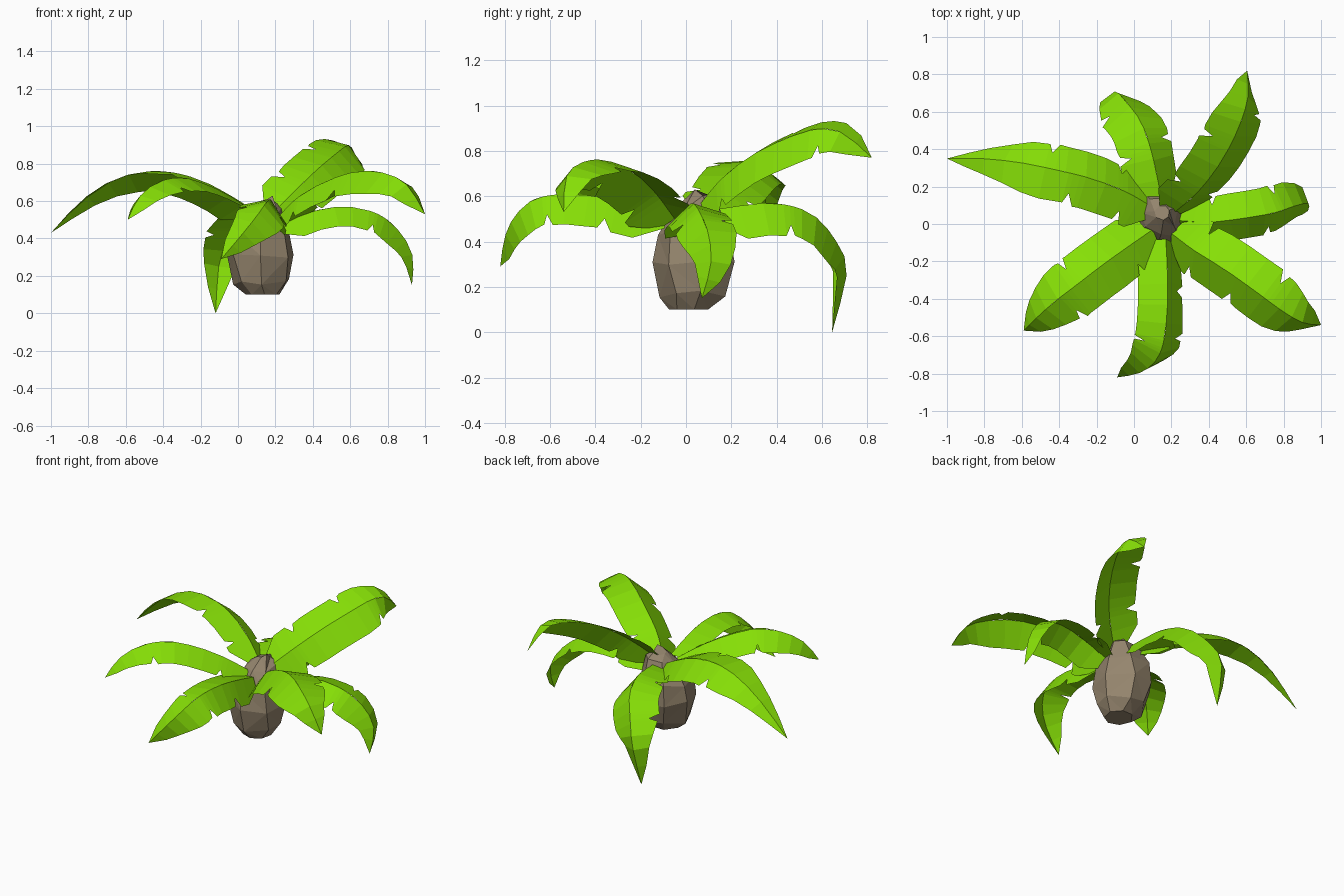
import bpy, bmesh, math, random
from mathutils import Vector

cube = bpy.data.objects.get("Cube")
if cube:
    bpy.data.objects.remove(cube)
random.seed(4)


def material(name, rgb):
    m = bpy.data.materials.new(name)
    m.use_nodes = True
    m.diffuse_color = (*rgb, 1)
    m.node_tree.nodes["Principled BSDF"].inputs["Base Color"].default_value = (*rgb, 1)
    return m


green = material("leaf_green", (0.24, 0.74, 0.002))
brown = material("trunk_brown", (0.3, 0.235, 0.155))


def finish(name, bm, mat):
    mesh = bpy.data.meshes.new(name)
    bm.to_mesh(mesh)
    bm.free()
    mesh.materials.append(mat)
    obj = bpy.data.objects.new(name, mesh)
    bpy.context.collection.objects.link(obj)


def spline(points, t):
    """Point on a smooth curve through the given points, t from 0 to 1."""
    p = [points[0] * 2 - points[1], *points, points[-1] * 2 - points[-2]]
    i = min(int(t * (len(points) - 1)), len(points) - 2)
    u = t * (len(points) - 1) - i
    a, b, c, d = p[i:i + 4]
    return 0.5 * (2 * b + (c - a) * u + (2 * a - 5 * b + 4 * c - d) * u ** 2
                  + (3 * b - a - 3 * c + d) * u ** 3)


def half_width(t, taper):
    """Blade outline: quick widening, long full part, tapered tip."""
    if t < 0.09:
        return 0.45 + 0.55 * t / 0.09
    return 1 if t < 0.6 else ((1 - t) / 0.4) ** taper


def leaf(name, path, width, fold, roll, tears, taper=0.6):
    """Sheet folded along a midrib, with torn notches on each side."""
    points = [Vector(p) for p in path]
    chord = points[-1] - points[0]
    side_ref = chord.cross(Vector((0, 0, 1))).normalized()
    bm = bmesh.new()
    for s in (1, -1):
        # Edge stations: regular steps, with a notch replacing some of them
        stations = [(k / 11, 1) for k in range(12)]
        for tear in tears[s]:
            stations = [q for q in stations if abs(q[0] - tear) > 0.045]
            stations += [(tear - 0.03, 1.02), (tear, 0.64), (tear + 0.02, 0.96)]
        ribs, edges = [], []
        for t, w in sorted(stations):
            mid = spline(points, t)
            tan = (spline(points, min(t + 0.02, 1)) - spline(points, max(t - 0.02, 0))).normalized()
            side = (side_ref - tan * side_ref.dot(tan)).normalized()
            up = side.cross(tan)
            drop = math.radians(fold + s * roll)
            reach = width * w * half_width(t, taper)
            ribs.append(bm.verts.new(mid))
            out = side * s * math.cos(drop) - up * math.sin(drop)
            edges.append(bm.verts.new(mid + out * reach))
        for i in range(len(ribs) - 1):
            quad = [ribs[i], edges[i], edges[i + 1], ribs[i + 1]]
            bm.faces.new(quad if s > 0 else quad[::-1])
    bmesh.ops.remove_doubles(bm, verts=bm.verts, dist=0.0005)
    finish(name, bm, green)


# Leaves: midrib path, half width, fold angle, roll, tears on right (1) and left (-1)
leaf("leaf_left",
     [(0.1, 0.09, 0.54), (-0.04, 0.17, 0.63), (-0.22, 0.24, 0.72), (-0.42, 0.29, 0.76),
      (-0.62, 0.33, 0.73), (-0.82, 0.35, 0.61), (-1, 0.35, 0.43)],
     0.17, 21, 17, {1: [0.19, 0.53], -1: [0.16, 0.42]}, 0.9)
leaf("leaf_back",
     [(0.15, 0.12, 0.54), (0.1, 0.36, 0.57), (0.04, 0.54, 0.53), (-0.04, 0.65, 0.42),
      (-0.1, 0.71, 0.27), (-0.12, 0.645, 0)],
     0.18, 31, 21, {1: [0.3], -1: [0.22, 0.6]}, 0.75)
leaf("leaf_back_right",
     [(0.2, 0.05, 0.55), (0.32, 0.15, 0.67), (0.43, 0.28, 0.775), (0.52, 0.43, 0.85),
      (0.58, 0.57, 0.895), (0.61, 0.69, 0.88), (0.605, 0.82, 0.77)],
     0.175, 20, 34, {1: [0.17, 0.7], -1: [0.2, 0.5]})
leaf("leaf_right",
     [(0.22, 0.02, 0.47), (0.4, 0.01, 0.545), (0.58, 0.03, 0.57), (0.75, 0.06, 0.53),
      (0.87, 0.1, 0.43), (0.935, 0.11, 0.3), (0.93, 0.07, 0.15)],
     0.15, 31, 13, {1: [0.48], -1: [0.18, 0.55]})
leaf("leaf_front_right",
     [(0.2, -0.05, 0.5), (0.32, -0.14, 0.62), (0.48, -0.24, 0.71), (0.65, -0.36, 0.76),
      (0.8, -0.47, 0.745), (0.91, -0.53, 0.68), (1, -0.54, 0.53)],
     0.185, 29, 13, {1: [0.15, 0.4], -1: [0.17, 0.57]})
leaf("leaf_front",
     [(0.17, -0.08, 0.52), (0.18, -0.3, 0.58), (0.175, -0.5, 0.61), (0.15, -0.66, 0.59),
      (0.1, -0.75, 0.52), (0.02, -0.8, 0.42), (-0.09, -0.82, 0.29)],
     0.16, 34, -23, {1: [0.5], -1: [0.2, 0.45]})
leaf("leaf_front_left",
     [(0.1, -0.03, 0.53), (-0.03, -0.12, 0.62), (-0.17, -0.22, 0.69), (-0.3, -0.32, 0.725),
      (-0.43, -0.42, 0.7), (-0.53, -0.51, 0.62), (-0.59, -0.57, 0.5)],
     0.18, 26, 3, {1: [0.5], -1: [0.16, 0.6]})

# Trunk: faceted barrel with slightly uneven rings, its narrow top leaning left
SIDES = 7
bm = bmesh.new()
rings = []
for radius, z, x, y in [(0.09, 0.1, 0.135, 0.015), (0.145, 0.17, 0.125, 0.03), (0.18, 0.31, 0.115, 0.035),
                        (0.165, 0.43, 0.115, 0.04), (0.1, 0.55, 0.14, 0.05), (0.04, 0.61, 0.15, 0.06)]:
    ring = []
    for k in range(SIDES):
        a = math.tau * (k + random.uniform(-0.12, 0.12)) / SIDES + 0.3
        r = radius * random.uniform(0.98, 1.05)
        lift = random.uniform(-0.02, 0.02) if z > 0.1 else 0
        ring.append(bm.verts.new((x + r * math.cos(a), y + r * math.sin(a), z + lift)))
    rings.append(ring)
for low, high in zip(rings, rings[1:]):
    for k in range(SIDES):
        n = (k + 1) % SIDES
        bm.faces.new((low[k], low[n], high[n], high[k]))
bm.faces.new(rings[0][::-1])
bm.faces.new(rings[-1])
bmesh.ops.triangulate(bm, faces=[f for f in bm.faces if len(f.verts) == 4])
finish("trunk", bm, brown)
